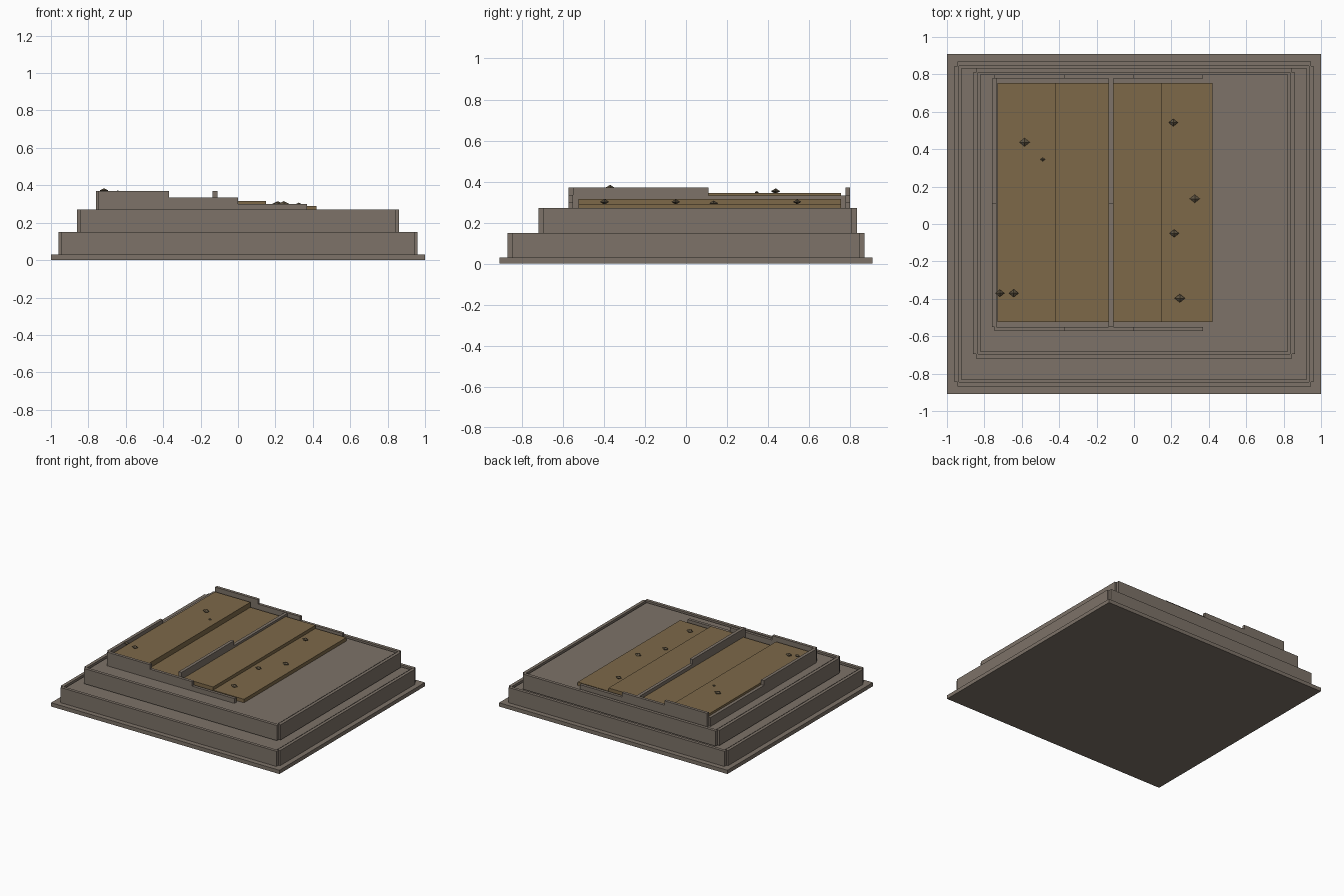
import bpy, bmesh

if "Cube" in bpy.data.objects:
    bpy.data.objects.remove(bpy.data.objects["Cube"])


def material(name, rgb):
    m = bpy.data.materials.new(name)
    m.diffuse_color = (*rgb, 1)
    m.use_nodes = True
    m.node_tree.nodes["Principled BSDF"].inputs["Base Color"].default_value = m.diffuse_color
    return m


STONE = material("grey_stone", (0.205, 0.170, 0.138))
WOOD = material("brown_boards", (0.205, 0.140, 0.066))
RUBBLE = material("dark_rubble", (0.110, 0.085, 0.052))


def finish(name, bm, mat):
    bmesh.ops.recalc_face_normals(bm, faces=bm.faces)
    me = bpy.data.meshes.new(name)
    bm.to_mesh(me)
    bm.free()
    me.materials.append(mat)
    ob = bpy.data.objects.new(name, me)
    bpy.context.collection.objects.link(ob)
    return ob


def box(name, x, y, z, mat=STONE):
    bm = bmesh.new()
    bmesh.ops.create_cube(bm, size=1)
    for v in bm.verts:
        v.co = [(r[0] + r[1]) / 2 + c * (r[1] - r[0]) for r, c in zip((x, y, z), v.co)]
    return finish(name, bm, mat)


def stepped_wall(name, profile, lo, hi, along_x):
    """Extrude a stepped side profile of (position, height) through the wall thickness."""
    bm = bmesh.new()
    vs = [bm.verts.new((p, lo, z) if along_x else (lo, p, z)) for p, z in profile]
    f = bm.faces.new(vs)
    ext = bmesh.ops.extrude_face_region(bm, geom=[f])["geom"]
    move = (0, hi - lo, 0) if along_x else (hi - lo, 0, 0)
    bmesh.ops.translate(bm, vec=move, verts=[g for g in ext if isinstance(g, bmesh.types.BMVert)])
    return finish(name, bm, STONE)


def tier(name, hx, y0, y1, z0, z1):
    """Solid core ringed by four thin facing walls with a narrow gap."""
    t = 0.025
    box(name + "_core", (-hx + 0.037, hx - 0.037), (y0 + 0.037, y1 - 0.037), (z0, z1 - 0.008))
    for side, s in (("left", -1), ("right", 1)):
        box(f"{name}_{side}_wall", sorted((s * hx, s * (hx - t))), (y0 + t, y1 - t), (z0, z1))
    box(name + "_front_wall", (-hx + 0.015, hx - 0.015), (y0, y0 + t), (z0, z1))
    box(name + "_back_wall", (-hx + 0.015, hx - 0.015), (y1 - t, y1), (z0, z1))


# Foundation and two terraces
box("foundation_slab", (-1, 1), (-0.91, 0.91), (0, 0.03))
tier("lower_terrace", 0.96, -0.87, 0.87, 0.03, 0.15)
tier("upper_terrace", 0.86, -0.72, 0.835, 0.15, 0.27)

# Broken walls of the top storey
F = 0.26
long_steps = [(-0.745, F), (0.37, F), (0.37, 0.30), (0, 0.30), (0, 0.335),
              (-0.37, 0.335), (-0.37, 0.37), (-0.745, 0.37)]
stepped_wall("ruin_front_wall", long_steps, -0.573, -0.55, True)
stepped_wall("ruin_back_wall", long_steps, 0.777, 0.80, True)
short_steps = [(-0.55, F), (0.777, F), (0.777, 0.332), (0.11, 0.332), (0.11, 0.37), (-0.55, 0.37)]
stepped_wall("ruin_left_wall", short_steps, -0.76, -0.735, False)
stepped_wall("ruin_divider_wall", short_steps, -0.135, -0.11, False)

# Floor boards at descending heights
for i, (x0, x1, top) in enumerate([(-0.73, -0.42, 0.345), (-0.42, -0.135, 0.305),
                                   (-0.11, 0.15, 0.315), (0.15, 0.42, 0.29)]):
    box(f"floor_board_{i + 1}", (x0, x1), (-0.525, 0.755), (F, top), WOOD)

# Rubble chips: flattened octahedra
chips = [(-0.585, 0.437, 0.353, 0.028), (-0.488, 0.345, 0.347, 0.013),
         (-0.717, -0.37, 0.372, 0.024), (-0.643, -0.37, 0.360, 0.026),
         (0.21, 0.542, 0.301, 0.025), (0.325, 0.135, 0.294, 0.027),
         (0.215, -0.05, 0.301, 0.026), (0.245, -0.397, 0.301, 0.028)]
for i, (x, y, z, r) in enumerate(chips):
    bm = bmesh.new()
    ring = [bm.verts.new((x + a * r, y + b * r * 0.8, z)) for a, b in ((1, 0), (0, 1), (-1, 0), (0, -1))]
    for tip_z in (z + r * 0.5, z - r * 0.5):
        tip = bm.verts.new((x, y, tip_z))
        for k in range(4):
            bm.faces.new((ring[k], ring[(k + 1) % 4], tip))
    finish(f"rubble_chip_{i + 1}", bm, RUBBLE)
